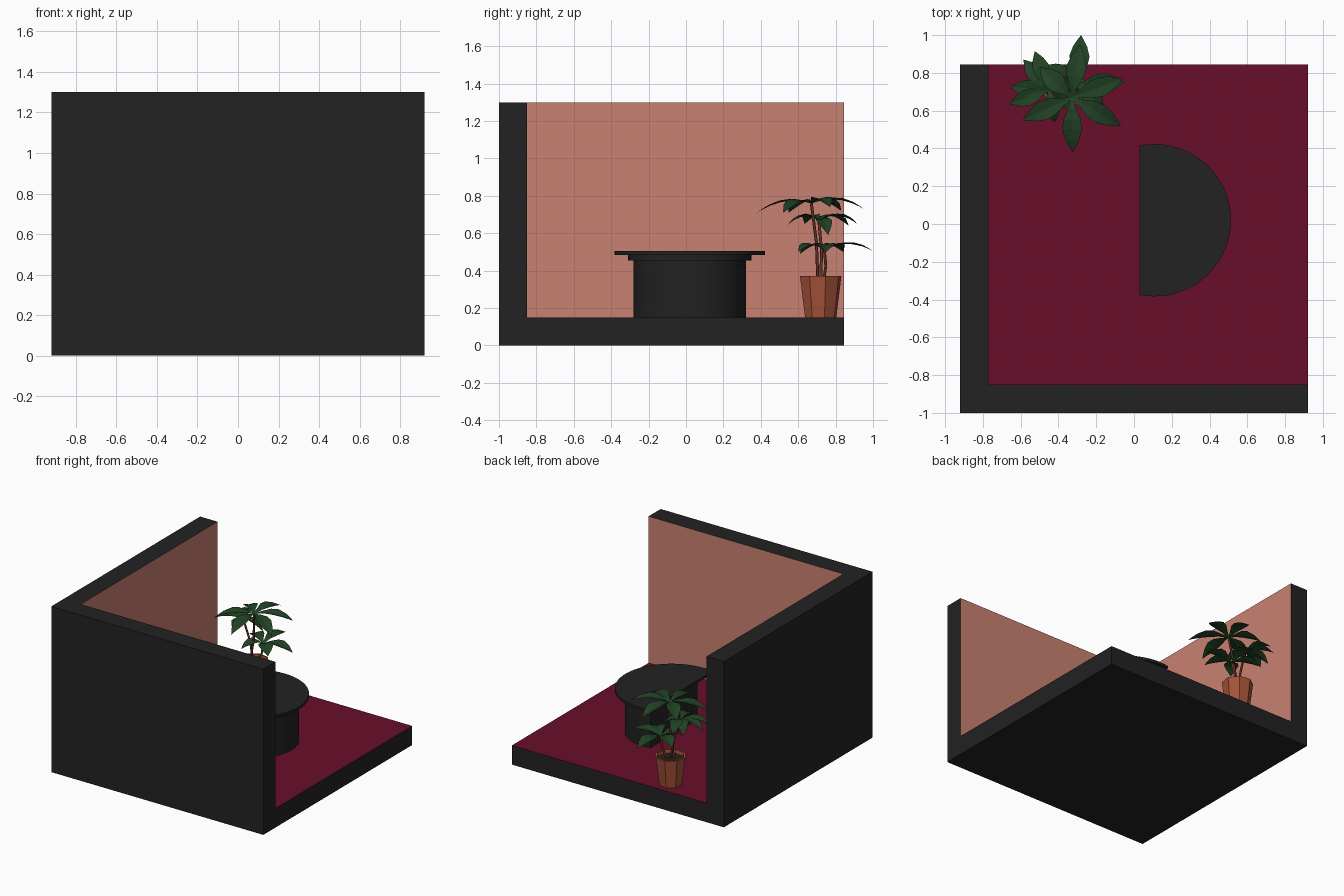
import bpy, bmesh
from math import acos, cos, sin, pi
from mathutils import Vector

cube = bpy.data.objects.get("Cube")
if cube:
    bpy.data.objects.remove(cube, do_unlink=True)


def material(name, rgb):
    m = bpy.data.materials.new(name)
    m.use_nodes = True
    m.diffuse_color = (*rgb, 1)
    m.node_tree.nodes["Principled BSDF"].inputs["Base Color"].default_value = (*rgb, 1)
    return m


charcoal = material("charcoal", (0.016, 0.016, 0.016))
salmon = material("salmon", (0.584, 0.22, 0.168))
burgundy = material("burgundy", (0.138, 0.0045, 0.024))
terracotta = material("terracotta", (0.37, 0.085, 0.04))
soil = material("dark soil", (0.025, 0.015, 0.01))
bark = material("bark brown", (0.13, 0.035, 0.02))
green = material("leaf green", (0.015, 0.055, 0.018))


def finish(name, bm, mats, rule=None, smooth=False, fix_normals=True):
    if fix_normals:
        bmesh.ops.recalc_face_normals(bm, faces=bm.faces)
    bm.normal_update()
    if rule:
        for f in bm.faces:
            f.material_index = rule(f)
    mesh = bpy.data.meshes.new(name)
    bm.to_mesh(mesh)
    bm.free()
    for m in mats:
        mesh.materials.append(m)
    ob = bpy.data.objects.new(name, mesh)
    bpy.context.collection.objects.link(ob)
    if smooth:
        bpy.ops.object.select_all(action='DESELECT')
        ob.select_set(True)
        bpy.context.view_layer.objects.active = ob
        bpy.ops.object.shade_smooth_by_angle()
    return ob


def prism(name, outline, z0, z1, mats, rule=None, smooth=False):
    """Extrude a flat outline between two heights."""
    bm = bmesh.new()
    face = bm.faces.new([bm.verts.new((x, y, z0)) for x, y in outline])
    top = bmesh.ops.extrude_face_region(bm, geom=[face])["geom"]
    verts = [v for v in top if isinstance(v, bmesh.types.BMVert)]
    bmesh.ops.translate(bm, verts=verts, vec=(0, 0, z1 - z0))
    return finish(name, bm, mats, rule, smooth)


# Room: L-shaped walls with painted inner sides, and a floor slab
X0, X1, Y0, Y1 = -0.92, 0.92, -1.0, 0.845
IX, IY, FLOOR, TOP = -0.77, -0.85, 0.15, 1.3


def inner_side(f):
    c = f.calc_center_median()
    return int((f.normal.x > 0.9 and c.x < 0) or (f.normal.y > 0.9 and c.y < 0))


# Plinth below the walls stays charcoal
corner = [(X0, Y0), (X1, Y0), (X1, IY), (IX, IY), (IX, Y1), (X0, Y1)]
prism("walls", corner, 0, TOP, [charcoal, salmon], inner_side)
prism("floor", [(IX, IY), (X1, IY), (X1, Y1), (IX, Y1)], 0, FLOOR,
      [charcoal, burgundy], lambda f: int(f.normal.z > 0.9))


# Desk: three stacked round slabs, each cut straight on one side
def cut_disc(name, cx, r, cut, z0, z1):
    a = acos((cut - cx) / r)
    n = 40
    pts = [(cx + r * cos(-a + 2 * a * i / n), 0.02 + r * sin(-a + 2 * a * i / n))
           for i in range(n + 1)]
    prism(name, pts, z0, z1, [charcoal], smooth=True)


cut_disc("desk_base", 0.15, 0.30, 0.09, FLOOR, 0.455)
cut_disc("desk_lip", 0.137, 0.33, 0.07, 0.455, 0.485)
cut_disc("desk_top", 0.11, 0.403, 0.03, 0.485, 0.505)

# Pot: eight-sided tapered tub with a soil surface
PX, PY = -0.37, 0.72
bm = bmesh.new()
rings = []
for r, z in [(0.086, FLOOR), (0.114, 0.372), (0.1, 0.372), (0.096, 0.345)]:
    rings.append([bm.verts.new((PX + r * cos(pi * (i + 0.3) / 4),
                                PY + r * sin(pi * (i + 0.3) / 4), z)) for i in range(8)])
for a, b in zip(rings, rings[1:]):
    for i in range(8):
        j = (i + 1) % 8
        bm.faces.new((a[i], a[j], b[j], b[i]))
bm.faces.new(rings[0][::-1])
bm.faces.new(rings[-1])
finish("pot", bm, [terracotta, soil],
       lambda f: int(f.normal.z > 0.9 and f.calc_center_median().z < 0.36))


# Stems: thin bent tubes
def stem(name, start, end, r=0.008):
    cu = bpy.data.curves.new(name, 'CURVE')
    cu.dimensions = '3D'
    cu.bevel_depth = r
    cu.bevel_resolution = 1
    sp = cu.splines.new('POLY')
    sp.points.add(2)
    mid = (Vector(start) + Vector(end)) / 2 + Vector((0.008, 0.01, 0))
    for p, co in zip(sp.points, (start, mid, end)):
        p.co = (*co, 1)
    cu.materials.append(bark)
    bpy.context.collection.objects.link(bpy.data.objects.new(name, cu))


# Leaves: folded, arched blades from a rosette centre to each tip
BLADE = [(0, 0.005), (0.2, 0.022), (0.4, 0.046), (0.58, 0.053), (0.78, 0.036), (0.92, 0.014)]


def leaf(bm, base, tip, width):
    base, tip = Vector(base), Vector(tip)
    d = tip - base
    side = Vector((-d.y, d.x, 0)).normalized()
    rows = []
    for t, w in BLADE:
        mid = base + d * t + Vector((0, 0, 0.14 * t * (1 - t)))
        edge = Vector((0, 0, 0.2 * w))
        rows.append([bm.verts.new(p) for p in
                     (mid - side * w * width + edge, mid, mid + side * w * width + edge)])
    for a, b in zip(rows, rows[1:]):
        for i in (0, 1):
            bm.faces.new((a[i], b[i], b[i + 1], a[i + 1]))
    end = bm.verts.new(tip)
    for i in (0, 1):
        bm.faces.new((rows[-1][i], end, rows[-1][i + 1]))


ROSETTES = {
    "upper": ((-0.33, 0.67, 0.76),
              [(-0.285, 0.95, 0.73), (-0.06, 0.77, 0.74), (-0.07, 0.52, 0.71),
               (-0.325, 0.38, 0.71), (-0.59, 0.55, 0.71), (-0.5, 0.83, 0.72)]),
    "middle": ((-0.45, 0.71, 0.67),
               [(-0.66, 0.635, 0.65), (-0.655, 0.725, 0.64), (-0.585, 0.87, 0.64),
                (-0.525, 0.915, 0.65), (-0.42, 0.54, 0.64), (-0.31, 0.76, 0.59)]),
    "lower": ((-0.30, 0.74, 0.51),
              [(-0.28, 1.0, 0.505), (-0.05, 0.75, 0.5), (-0.16, 0.6, 0.5),
               (-0.4, 0.61, 0.49), (-0.47, 0.84, 0.5)]),
}
for k, (name, (centre, tips)) in enumerate(ROSETTES.items()):
    stem(name + "_stem", (PX + 0.02 * (k - 1), PY - 0.015 + 0.015 * k, 0.34), centre)
    bm = bmesh.new()
    for tip in tips:
        leaf(bm, centre, tip, 0.85 if name == "middle" else 1.0)
    # Every blade keeps its upper side outward
    bm.normal_update()
    bmesh.ops.reverse_faces(bm, faces=[f for f in bm.faces if f.normal.z < 0])
    finish(name + "_leaves", bm, [green], fix_normals=False)
